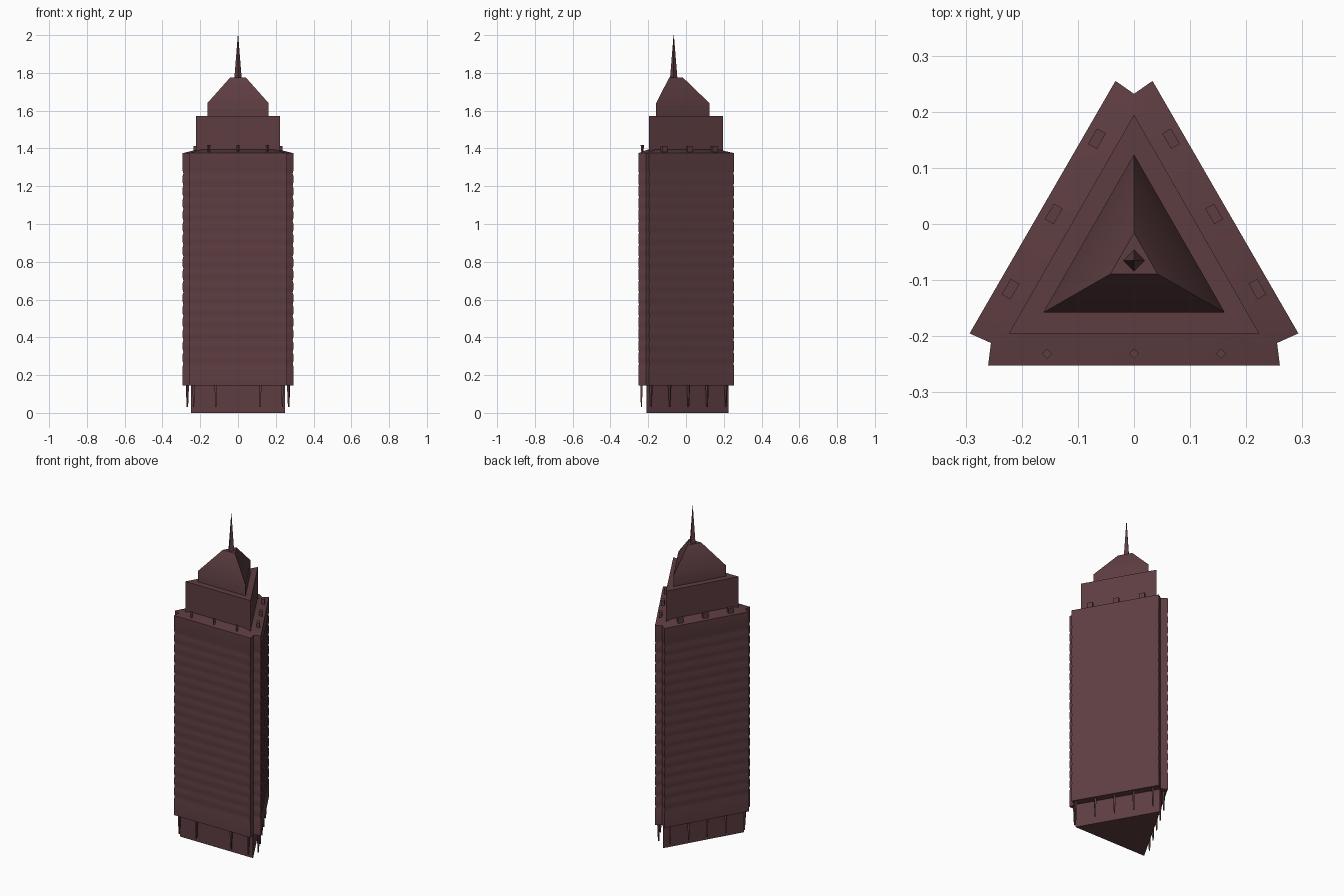
import bpy, bmesh, math
from mathutils import Vector, Matrix

if "Cube" in bpy.data.objects:
    bpy.data.objects.remove(bpy.data.objects["Cube"])

CY = -0.065  # centre of the triangular plan
mat = bpy.data.materials.new("dark_maroon")
mat.diffuse_color = (0.11, 0.047, 0.053, 1)
mat.use_nodes = True
mat.node_tree.nodes["Principled BSDF"].inputs["Base Color"].default_value = mat.diffuse_color


def finish(name, bm, smooth=None):
    bmesh.ops.recalc_face_normals(bm, faces=bm.faces)
    me = bpy.data.meshes.new(name)
    bm.to_mesh(me)
    bm.free()
    me.materials.append(mat)
    ob = bpy.data.objects.new(name, me)
    bpy.context.collection.objects.link(ob)
    if smooth:
        bpy.ops.object.select_all(action='DESELECT')
        ob.select_set(True)
        bpy.context.view_layer.objects.active = ob
        bpy.ops.object.shade_smooth_by_angle(angle=math.radians(smooth))
    return ob


def stack(name, plan, levels, smooth=None):
    """Loft a plan outline through (z, scale about the plan centre) levels."""
    bm = bmesh.new()
    rings = [[bm.verts.new((x * s, CY + (y - CY) * s, z)) for x, y in plan]
             for z, s in levels]
    n = len(plan)
    for a, b in zip(rings, rings[1:]):
        for i in range(n):
            j = (i + 1) % n
            bm.faces.new((a[i], a[j], b[j], b[i]))
    bm.faces.new(rings[0])
    bm.faces.new(rings[-1])
    return finish(name, bm, smooth)


def tri(half, front, back):
    return [(-half, front), (half, front), (0, back)]


def post(name, x, y, z0, z1, r0, r1, sides=4, turn=0.0):
    bm = bmesh.new()
    bmesh.ops.create_cone(
        bm, cap_ends=True, segments=sides, radius1=r0, radius2=r1, depth=z1 - z0,
        matrix=Matrix.Translation((x, y, (z0 + z1) / 2)) @ Matrix.Rotation(turn, 4, 'Z'))
    return finish(name, bm)


def box(name, x, y, z, size, turn):
    bm = bmesh.new()
    bmesh.ops.create_cube(
        bm, size=1, matrix=Matrix.Translation((x, y, z)) @ Matrix.Rotation(turn, 4, 'Z')
        @ Matrix.Diagonal((*size, 1)))
    return finish(name, bm)


# recessed ground floor
stack("ground_floor", tri(0.25, -0.21, 0.225), [(0, 1), (0.15, 1)])

# main shaft: three slabs with notched corners and shallow floor bands
half = [(0.26, -0.252), (0.255, -0.212), (0.293, -0.195), (0.033, 0.255)]
plan = half + [(0, 0.232)] + [(-x, y) for x, y in reversed(half)]
levels = [(0.145, 1)]
for i in range(17):
    z = 0.26 + i * 0.063
    levels += [(z - 0.014, 1), (z, 0.987), (z + 0.014, 1)]
levels += [(1.375, 1), (1.395, 0.72)]
stack("tower_shaft", plan, levels, 35)

# setback tier and crown
stack("upper_tier", tri(0.223, -0.195, 0.195), [(1.38, 1), (1.573, 1)])
stack("crown", tri(0.162, -0.158, 0.124),
      [(1.56, 1), (1.64, 1), (1.775, 0.26)], 62)
post("spire", 0, CY, 1.765, 2.0, 0.02, 0.001)

# tapered columns under the shaft overhang
for x in (-0.235, -0.118, 0.118, 0.235):
    post("front_column", x, -0.236, 0.03, 0.15, 0.004, 0.009, 4, math.pi / 4)
for s in (-1, 1):
    for i in range(5):
        y = -0.185 + 0.099 * i
        x = s * (0.268 - 0.0572 * i)
        post("side_column", x, y, 0.03, 0.15, 0.004, 0.009, 4, s * math.pi / 12)

# small roof fixtures on the setback ledge
for x in (-0.155, 0, 0.155):
    post("front_ledge_lamp", x, -0.231, 1.375, 1.418, 0.005, 0.009)
for s in (-1, 1):
    for x, y in ((0.066, 0.152), (0.143, 0.018), (0.22, -0.116)):
        box("side_ledge_unit", s * x, y, 1.396, (0.018, 0.032, 0.034), s * math.pi / 6)
